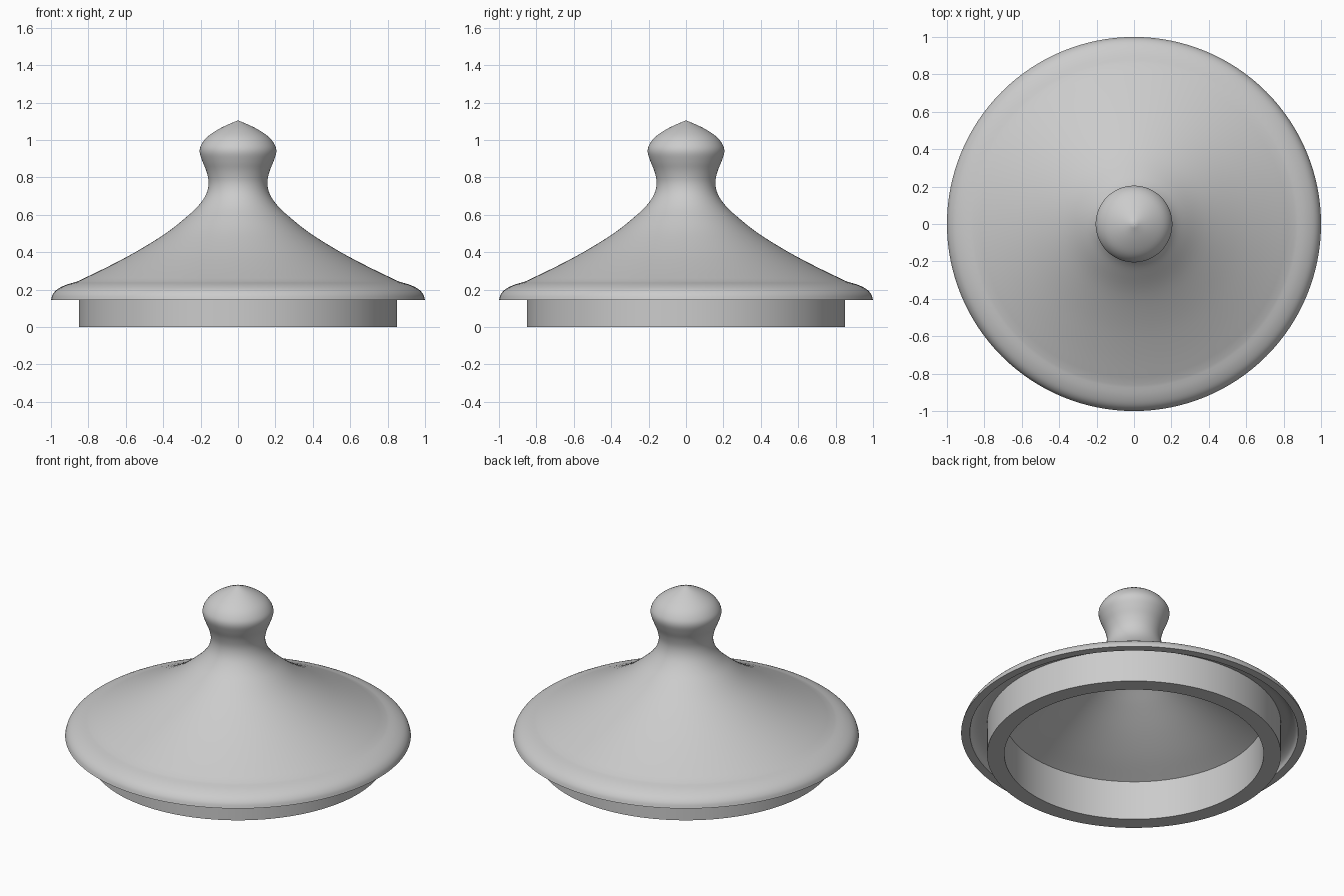
import bpy
import bmesh
import math
from mathutils import Vector

cube = bpy.data.objects.get("Cube")
if cube:
    bpy.data.objects.remove(cube, do_unlink=True)

SEGMENTS = 128

clay = bpy.data.materials.new("light grey clay")
clay.use_nodes = True
colour = (0.6, 0.6, 0.6, 1)
clay.diffuse_color = colour
clay.node_tree.nodes["Principled BSDF"].inputs["Base Color"].default_value = colour


def smooth_path(points, steps=4):
    """Catmull-Rom curve through (radius, height) points."""
    p = [Vector(q) for q in points]
    p = [2 * p[0] - p[1]] + p + [2 * p[-1] - p[-2]]
    path = []
    for a, b, c, d in zip(p, p[1:], p[2:], p[3:]):
        for i in range(steps):
            t = i / steps
            path.append(0.5 * (2 * b + (c - a) * t + (2 * a - 5 * b + 4 * c - d) * t**2
                               + (3 * b - a - 3 * c + d) * t**3))
    return path + [p[-2]]


def lathe(name, profile):
    """Spin a profile round the z axis; ends on the axis are closed by welding."""
    bm = bmesh.new()
    verts = [bm.verts.new((max(r, 0), 0, z)) for r, z in profile]
    edges = [bm.edges.new(pair) for pair in zip(verts, verts[1:])]
    bmesh.ops.spin(bm, geom=verts + edges, cent=(0, 0, 0), axis=(0, 0, 1),
                   angle=math.tau, steps=SEGMENTS, use_merge=False)
    bmesh.ops.remove_doubles(bm, verts=bm.verts, dist=0.0005)
    bmesh.ops.recalc_face_normals(bm, faces=bm.faces)
    mesh = bpy.data.meshes.new(name)
    bm.to_mesh(mesh)
    bm.free()
    mesh.materials.append(clay)
    obj = bpy.data.objects.new(name, mesh)
    bpy.context.collection.objects.link(obj)
    bpy.ops.object.select_all(action="DESELECT")
    obj.select_set(True)
    bpy.context.view_layer.objects.active = obj
    bpy.ops.object.shade_smooth_by_angle(angle=math.radians(35))
    return obj


# Knob, neck and sloping top
knob_and_slope = smooth_path([
    (0, 1.105), (0.09, 1.065), (0.16, 1.02), (0.196, 0.975), (0.205, 0.935),
    (0.19, 0.885), (0.168, 0.83), (0.157, 0.77), (0.17, 0.71), (0.21, 0.65),
    (0.27, 0.593), (0.38, 0.505), (0.54, 0.405), (0.7, 0.32), (0.86, 0.243)])

# Rounded overhanging rim
rim = smooth_path([(0.86, 0.243), (0.92, 0.225), (0.965, 0.202), (0.99, 0.175), (1, 0.145)])

# Groove under the rim, up to the locating ring
groove = smooth_path([(0.95, 0.145), (0.94, 0.17), (0.91, 0.19), (0.85, 0.205)])

# Locating ring with flat foot
ring = [(0.85, 0), (0.75, 0)]

# Hollow underside
hollow = smooth_path([(0.75, 0.25), (0.6, 0.325), (0.45, 0.41), (0.3, 0.505),
                      (0.18, 0.585), (0.08, 0.63), (0, 0.64)])

lathe("lid", knob_and_slope + rim[1:] + groove + ring + hollow)
